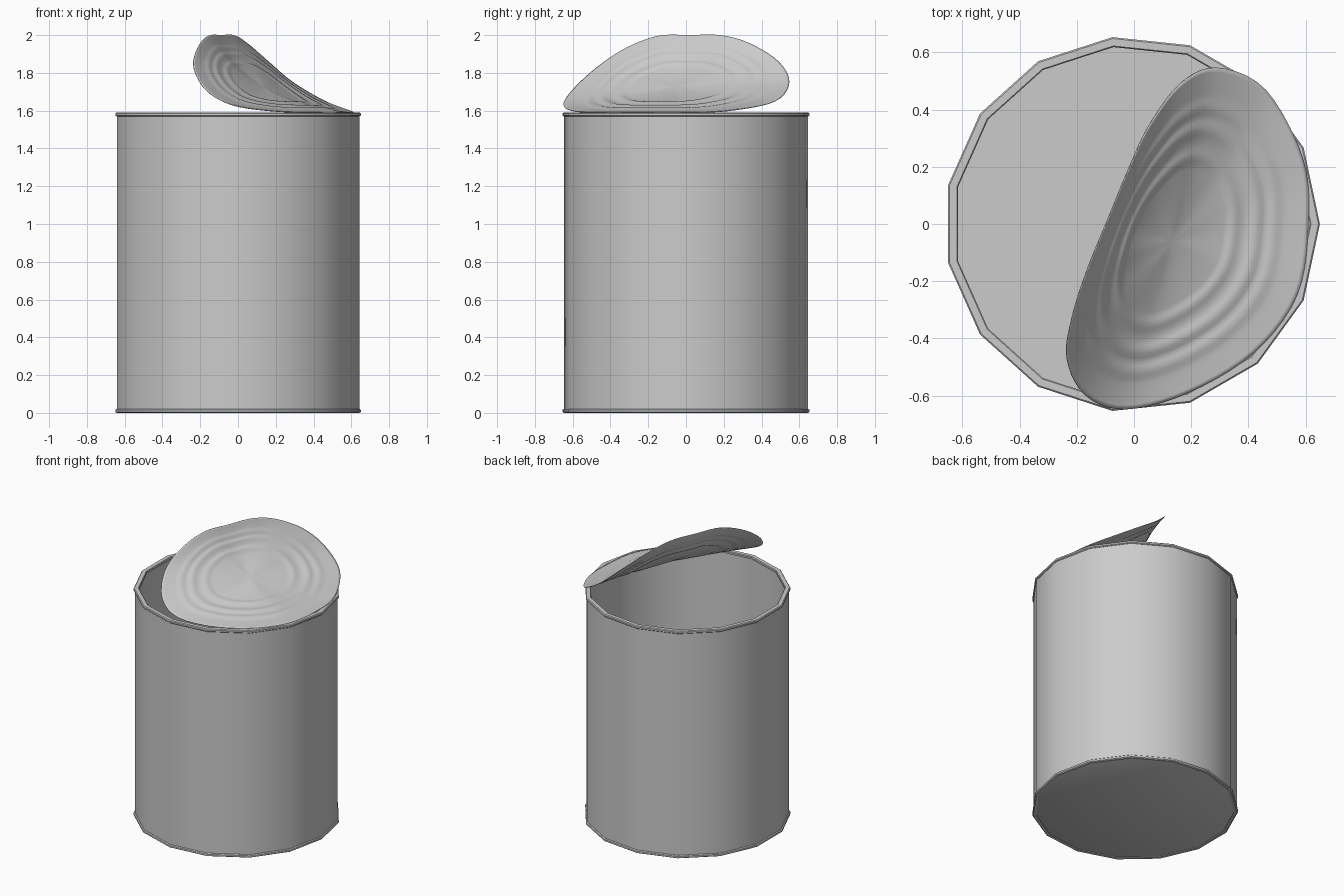
import bpy, bmesh, math
from mathutils import Vector

if "Cube" in bpy.data.objects:
    bpy.data.objects.remove(bpy.data.objects["Cube"])

SIDES, CX = 15, -0.007


def finish(name, bm, angle=30):
    bmesh.ops.recalc_face_normals(bm, faces=bm.faces[:])
    me = bpy.data.meshes.new(name)
    bm.to_mesh(me)
    bm.free()
    ob = bpy.data.objects.new(name, me)
    bpy.context.collection.objects.link(ob)
    bpy.ops.object.select_all(action='DESELECT')
    bpy.context.view_layer.objects.active = ob
    ob.select_set(True)
    bpy.ops.object.shade_smooth_by_angle(angle=math.radians(angle))
    return ob


def skin(bm, rings, closed=False):
    n = len(rings)
    for i in range(n if closed else n - 1):
        a, b = rings[i], rings[(i + 1) % n]
        for j in range(len(a)):
            k = (j + 1) % len(a)
            bm.faces.new((a[j], a[k], b[k], b[j]))


def lathe(name, profile, closed=False, caps=False):
    bm = bmesh.new()
    rings = [[bm.verts.new((CX + r * math.cos(2 * math.pi * i / SIDES),
                            r * math.sin(2 * math.pi * i / SIDES), z))
              for i in range(SIDES)] for r, z in profile]
    skin(bm, rings, closed)
    if caps:
        bm.faces.new(rings[0])
        bm.faces.new(rings[-1])
    return finish(name, bm)


# Hollow body: outside bottom, wall, then down the inside to the floor
lathe("can_body", [(0.635, 0.006), (0.649, 0.012), (0.649, 1.578),
                   (0.637, 1.578), (0.637, 0.02)], caps=True)

# Rolled seams at top and bottom
lathe("top_rim", [(0.623, 1.572), (0.651, 1.570), (0.657, 1.575), (0.657, 1.585),
                  (0.652, 1.590), (0.626, 1.590), (0.622, 1.585)], closed=True)
lathe("bottom_rim", [(0.632, 0.002), (0.650, 0.0), (0.657, 0.005),
                     (0.657, 0.016), (0.651, 0.021), (0.632, 0.019)], closed=True)

# Peeled lid: outline starts at the hinge and runs anticlockwise
outline = [Vector(p) for p in (
    (.57, -.25, 1.59), (.61, 0, 1.59), (.59, .23, 1.60), (.46, .47, 1.65),
    (.29, .547, 1.75), (.16, .49, 1.86), (.05, .34, 1.955), (-.02, .19, 1.998),
    (-.09, .02, 2.0), (-.16, -.15, 1.995), (-.215, -.32, 1.93), (-.235, -.47, 1.83),
    (-.17, -.60, 1.71), (-.03, -.648, 1.63), (.19, -.59, 1.597), (.42, -.45, 1.59))]
centre = Vector((.13, -.06, 1.725))
STEP = 5
N = len(outline) * STEP


def rim(i):
    k, t = divmod(i % N, STEP)
    t /= STEP
    a, b, c, d = (outline[(k + o) % len(outline)] for o in (-1, 0, 1, 2))
    return 0.5 * (2 * b + (c - a) * t + (2 * a - 5 * b + 4 * c - d) * t * t
                  + (3 * b - a - 3 * c + d) * t ** 3)


def lid_point(i, r):
    p, q = rim(i), rim(i + N // 2)
    pos = centre + (p - q) / 2 * r + ((p + q) / 2 - centre) * r * r
    # pressed concentric ridges
    for ring, height in ((0.5, 0.006), (0.66, 0.008), (0.78, 0.006)):
        pos.z += height * max(0, 1 - (abs(r - ring) / 0.05) ** 2)
    return pos


bm = bmesh.new()
radii = [j / 40 for j in range(4, 41)]
rings = [[bm.verts.new(lid_point(i, r)) for i in range(N)] for r in radii]
skin(bm, rings)
mid = bm.verts.new(centre)
for i in range(N):
    bm.faces.new((mid, rings[0][i], rings[0][(i + 1) % N]))
lid = finish("peeled_lid", bm, 60)
sol = lid.modifiers.new("thickness", 'SOLIDIFY')
sol.thickness = 0.004
sol.offset = 0
